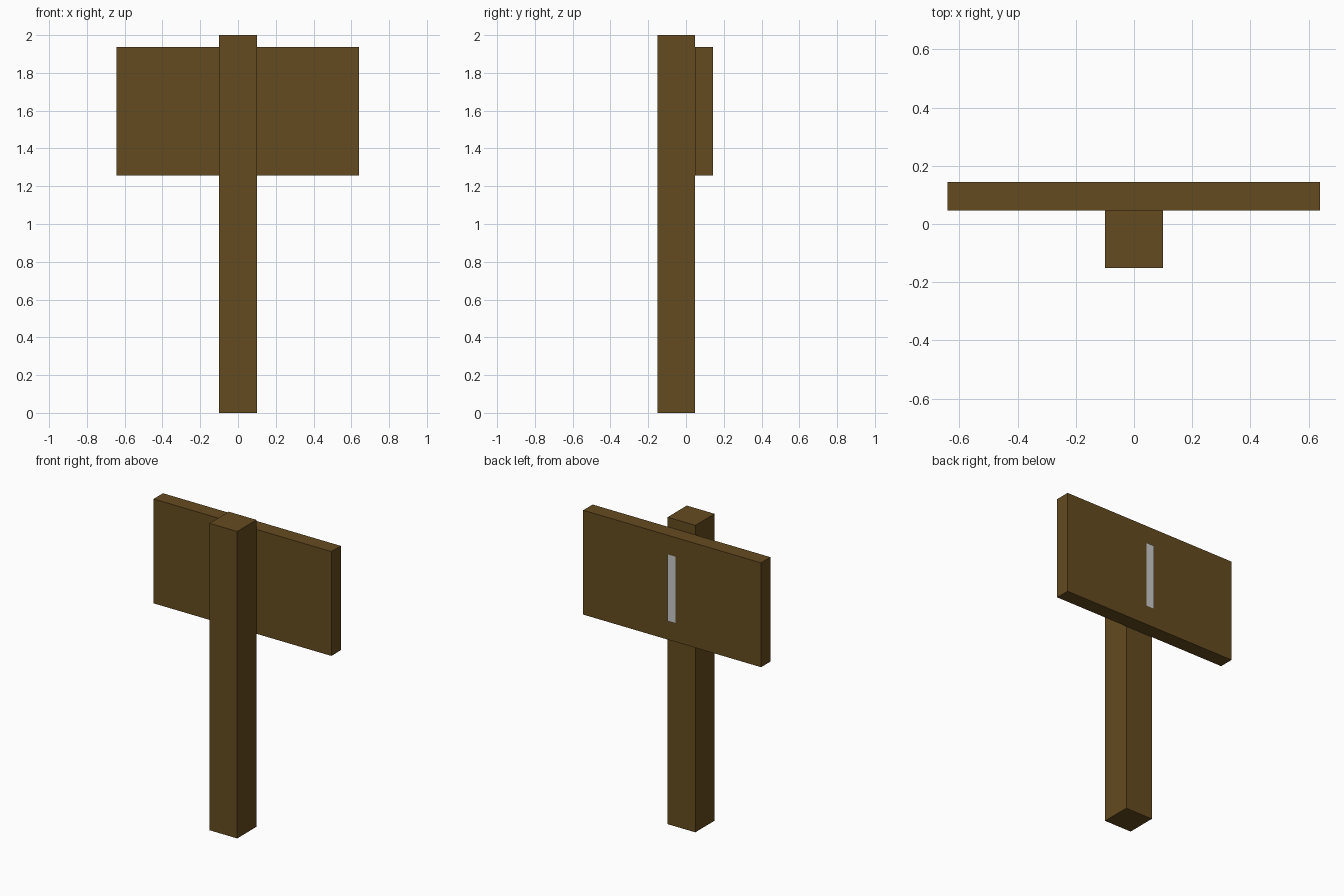
import bpy

if "Cube" in bpy.data.objects:
    bpy.data.objects.remove(bpy.data.objects["Cube"])

wood = bpy.data.materials.new("dark_wood")
wood.diffuse_color = (0.13, 0.07, 0.014, 1)
wood.use_nodes = True
wood.node_tree.nodes["Principled BSDF"].inputs["Base Color"].default_value = wood.diffuse_color


def box(name, low, high):
    bpy.ops.mesh.primitive_cube_add(
        size=1, location=[(a + b) / 2 for a, b in zip(low, high)])
    ob = bpy.context.object
    ob.name = name
    ob.scale = [b - a for a, b in zip(low, high)]
    bpy.ops.object.transform_apply(location=False, rotation=False, scale=True)
    ob.data.materials.append(wood)
    return ob


# Upright post and the board fixed to its back
box("post", (-0.10, -0.151, 0), (0.10, 0.047, 2))
box("sign_board", (-0.642, 0.047, 1.258), (0.640, 0.144, 1.938))

# Thin flat marking just clear of the board, facing +y
x, y, z0, z1 = 0.029, 0.151, 1.382, 1.817
mesh = bpy.data.meshes.new("marking_strip")
mesh.from_pydata([(x, y, z0), (-x, y, z0), (-x, y, z1), (x, y, z1)], [], [(0, 1, 2, 3)])
strip = bpy.data.objects.new("marking_strip", mesh)
bpy.context.collection.objects.link(strip)
